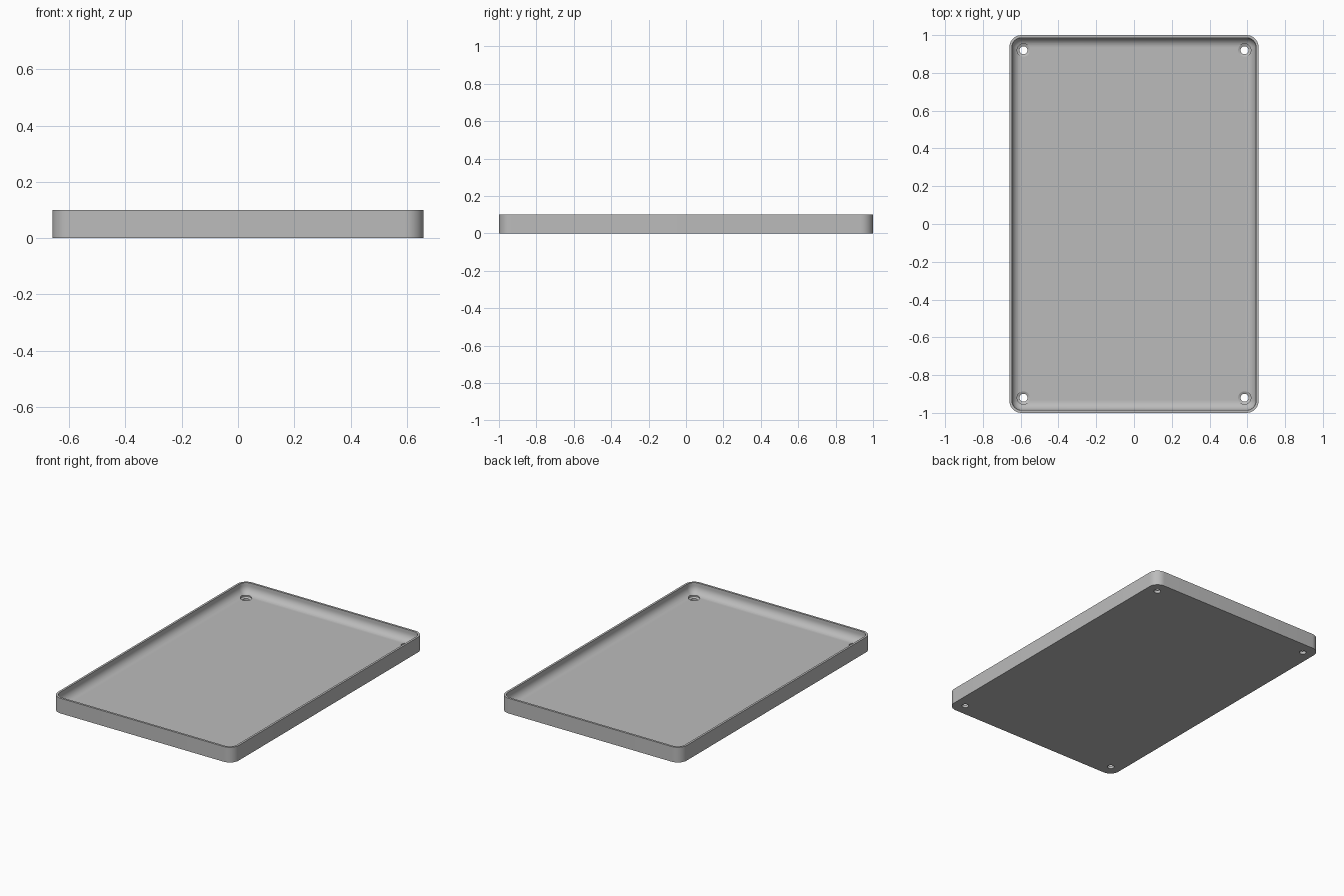
import bpy, bmesh
from math import sin, cos, pi, radians

if "Cube" in bpy.data.objects:
    bpy.data.objects.remove(bpy.data.objects["Cube"])

WIDTH, LENGTH, HEIGHT = 1.32, 2.0, 0.1
CORNER, WALL, FLOOR, FILLET = 0.065, 0.014, 0.03, 0.05

grey = bpy.data.materials.new("plain grey")
grey.use_nodes = True
colour = (0.5, 0.5, 0.5, 1)
grey.diffuse_color = colour
grey.node_tree.nodes["Principled BSDF"].inputs["Base Color"].default_value = colour


def rounded_loop(bm, inset, z, steps=10):
    """Rounded rectangle of vertices, moved inwards from the outer edge."""
    r = max(CORNER - inset, 0.002)
    cx, cy = WIDTH / 2 - inset - r, LENGTH / 2 - inset - r
    verts = []
    for q, (sx, sy) in enumerate([(1, 1), (-1, 1), (-1, -1), (1, -1)]):
        for i in range(steps + 1):
            a = (q + i / steps) * pi / 2
            verts.append(bm.verts.new((sx * cx + r * cos(a), sy * cy + r * sin(a), z)))
    return verts


def mesh_object(name, bm):
    bmesh.ops.recalc_face_normals(bm, faces=bm.faces)
    mesh = bpy.data.meshes.new(name)
    bm.to_mesh(mesh)
    bm.free()
    mesh.materials.append(grey)
    obj = bpy.data.objects.new(name, mesh)
    bpy.context.collection.objects.link(obj)
    return obj


# Tray: outer wall, thin rim, inner wall and a filleted floor
profile = [(0, 0), (0, HEIGHT), (WALL, HEIGHT)]
for i in range(9):
    a = i / 8 * pi / 2
    profile.append((WALL + FILLET * (1 - cos(a)), FLOOR + FILLET * (1 - sin(a))))
bm = bmesh.new()
loops = [rounded_loop(bm, inset, z) for inset, z in profile]
for low, high in zip(loops, loops[1:]):
    for i in range(len(low)):
        j = (i + 1) % len(low)
        bm.faces.new((low[i], low[j], high[j], high[i]))
bm.faces.new(loops[0])
bm.faces.new(loops[-1])
tray = mesh_object("tray", bm)

# Screw holes: a through hole with a recessed seat in each corner
bm = bmesh.new()
hole = [(0.021, -0.05), (0.021, 0.018), (0.034, 0.024), (0.034, 0.08)]
for sx in (-1, 1):
    for sy in (-1, 1):
        rings = []
        for r, z in hole:
            rings.append([bm.verts.new((sx * 0.585 + r * cos(k * pi / 16),
                                        sy * 0.92 + r * sin(k * pi / 16), z))
                          for k in range(32)])
        for low, high in zip(rings, rings[1:]):
            for k in range(32):
                n = (k + 1) % 32
                bm.faces.new((low[k], low[n], high[n], high[k]))
        bm.faces.new(rings[0])
        bm.faces.new(rings[-1])
cutter = mesh_object("screw_hole_cutter", bm)
cutter.hide_render = True

# Apply the cut, then remove the cutter
bpy.context.view_layer.objects.active = tray
tray.select_set(True)
cut = tray.modifiers.new("screw holes", "BOOLEAN")
cut.operation = "DIFFERENCE"
cut.solver = "EXACT"
cut.object = cutter
bpy.ops.object.modifier_apply(modifier=cut.name)
bpy.data.objects.remove(cutter)
bpy.ops.object.shade_smooth_by_angle(angle=radians(30))
